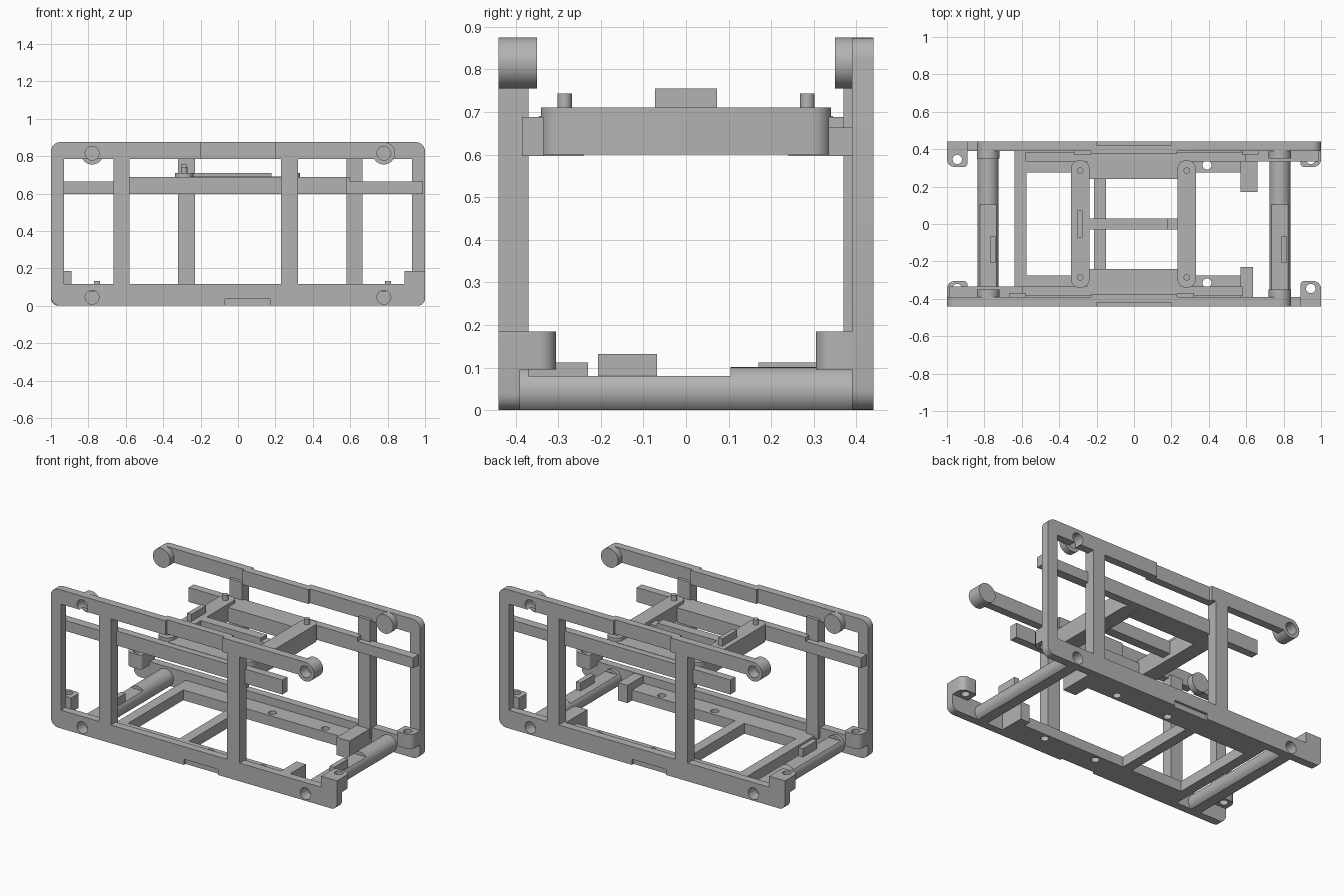
import bpy, bmesh, math
from mathutils import Matrix, Vector

if "Cube" in bpy.data.objects:
    bpy.data.objects.remove(bpy.data.objects["Cube"])

grey = bpy.data.materials.new("plain grey")
grey.use_nodes = True
grey.diffuse_color = (0.45, 0.45, 0.45, 1)
grey.node_tree.nodes["Principled BSDF"].inputs["Base Color"].default_value = grey.diffuse_color


def finish(name, bm):
    bmesh.ops.recalc_face_normals(bm, faces=bm.faces)
    mesh = bpy.data.meshes.new(name)
    bm.to_mesh(mesh)
    bm.free()
    mesh.materials.append(grey)
    obj = bpy.data.objects.new(name, mesh)
    bpy.context.collection.objects.link(obj)
    return obj


def box(name, x, y, z):
    bm = bmesh.new()
    bmesh.ops.create_cube(bm, size=1)
    for v in bm.verts:
        v.co = [r[0] + (c + 0.5) * (r[1] - r[0]) for c, r in zip(v.co, (x, y, z))]
    return finish(name, bm)


def rod(name, centre, radius, axis, span):
    """Cylinder along y or z; centre holds the two other coordinates."""
    bm = bmesh.new()
    bmesh.ops.create_cone(bm, cap_ends=True, segments=40, radius1=radius,
                          radius2=radius, depth=span[1] - span[0])
    mid = (span[0] + span[1]) / 2
    if axis == "y":
        bm.transform(Matrix.Rotation(math.pi / 2, 4, "X"))
        place = (centre[0], mid, centre[1])
    else:
        place = (centre[0], centre[1], mid)
    bm.transform(Matrix.Translation(place))
    return finish(name, bm)


def prism(name, corners, axis, span):
    """Extruded outline; each corner is (u, v, rounding radius)."""
    outline = []
    for i, (u, v, r) in enumerate(corners):
        p = Vector((u, v))
        if not r:
            outline.append(p)
            continue
        a = p + (Vector(corners[i - 1][:2]) - p).normalized() * r
        b = p + (Vector(corners[(i + 1) % len(corners)][:2]) - p).normalized() * r
        centre = a + b - p
        for k in range(7):
            t = k / 6 * math.pi / 2
            outline.append(centre + (a - centre) * math.cos(t) + (b - centre) * math.sin(t))
    bm = bmesh.new()
    put = (lambda p, w: (p.x, w, p.y)) if axis == "y" else (lambda p, w: (p.x, p.y, w))
    face = bm.faces.new([bm.verts.new(put(p, span[0])) for p in outline])
    grown = bmesh.ops.extrude_face_region(bm, geom=[face])["geom"]
    for v in grown:
        if isinstance(v, bmesh.types.BMVert):
            v.co["xyz".index(axis)] = span[1]
    return finish(name, bm)


def cut(obj, *cutters):
    bpy.context.view_layer.objects.active = obj
    for c in cutters:
        mod = obj.modifiers.new("cut", "BOOLEAN")
        mod.operation, mod.solver, mod.object = "DIFFERENCE", "EXACT", c
        bpy.ops.object.modifier_apply(modifier=mod.name)
        bpy.data.objects.remove(c)
    return obj


def turned(obj, name):
    """Copy turned half way round the vertical axis."""
    copy = obj.copy()
    copy.data = obj.data.copy()
    copy.name = name
    copy.data.transform(Matrix.Rotation(math.pi, 4, "Z"))
    bpy.context.collection.objects.link(copy)


HINGE, LOW, HIGH = 0.78, 0.045, 0.815
HOLE = 0.037
halves = []

# Side frame: outline open at one end, with windows, jog and notch
frame = prism("side_frame", [
    (-1, 0, 0.05), (1, 0, 0.04), (1, 0.185, 0), (0.89, 0.185, 0), (0.89, 0.115, 0),
    (0.32, 0.115, 0), (0.32, 0.785, 0), (HINGE, 0.785, 0), (HINGE, 0.875, 0),
    (-1, 0.875, 0.05)], "y", (-0.44, -0.39))
deep = (-0.6, 0)
cut(frame,
    box("window", (-0.93, -0.665), deep, (0.115, 0.785)),
    box("window", (-0.58, 0.23), deep, (0.115, 0.785)),
    box("jog", (-0.2, 0.2), (-0.5, -0.422), (0.78, 0.9)),
    box("notch", (-0.07, 0.17), (-0.5, -0.425), (-0.1, 0.035)),
    *[rod("hole", (x, z), HOLE, "y", deep) for x in (-HINGE, HINGE) for z in (LOW,)],
    rod("hole", (-HINGE, HIGH), HOLE, "y", deep),
    rod("hole", (HINGE, HIGH), 0.058, "y", deep))
halves.append(frame)
halves.append(box("top_bar_jog", (-0.23, 0.23), (-0.392, -0.375), (0.785, 0.875)))

# Deep inner posts
for x in ((-0.665, -0.58), (0.23, 0.32)):
    halves.append(box("inner_post", x, (-0.4, -0.37), (0.05, 0.8)))

# Round hinge bosses with blind holes
for x, start in ((-HINGE, -0.392), (HINGE, -0.44)):
    boss = rod("hinge_boss", (x, HIGH), 0.06, "y", (start, -0.35))
    halves.append(cut(boss, rod("hole", (x, HIGH), HOLE, "y", (-0.6, -0.375))))

# Corner tabs with a vertical screw hole
for s in (-1, 1):
    tab = prism("corner_tab", [(s, -0.395, 0), (s, -0.305, 0.04),
                               (s * 0.89, -0.305, 0.02), (s * 0.89, -0.395, 0)],
                "z", (0.095, 0.185))
    halves.append(cut(tab, rod("hole", (s * 0.945, -0.345), 0.025, "z", (0, 0.3))))

# Long rack rail: tall in the middle, lower towards the closed end
halves.append(box("rack_rail", (-0.6, 0.58), (-0.385, -0.335), (0.597, 0.688)))
halves.append(box("rack_rail_end", (-0.99, -0.59), (-0.392, -0.335), (0.597, 0.663)))

# Rack end bar
halves.append(box("rack_end_bar", (-0.25, 0.25), (-0.345, -0.24), (0.597, 0.69)))

for part in halves:
    base = part.name.split(".")[0]
    part.name = "front_" + base
    turned(part, "back_" + base)

# Rack legs with rounded ends, screws and centre bar
for x in (-0.288, 0.282):
    prism("rack_leg", [(x - 0.05, -0.34, 0.045), (x + 0.05, -0.34, 0.045),
                       (x + 0.05, 0.34, 0.045), (x - 0.05, 0.34, 0.045)],
          "z", (0.6, 0.71))
    for y in (-0.285, 0.285):
        rod("rack_screw", (x, y), 0.017, "z", (0.7, 0.743))
box("rack_centre_bar", (-0.25, 0.18), (-0.03, 0.03), (0.63, 0.71))
box("rack_centre_bar_end", (0.17, 0.24), (-0.03, 0.03), (0.63, 0.69))
box("rack_key", (-0.305, -0.275), (-0.073, 0.073), (0.7, 0.755))

# Base hinge tubes: flat underneath, lowered along part of the top, with a key
for s, key in ((-1, (-0.77, -0.738)), (1, (0.785, 0.817))):
    x = s * HINGE
    tube = rod("base_tube", (x, LOW), 0.056, "y", (-0.392, 0.392))
    cut(tube,
        box("under", (x - 0.2, x + 0.2), (-0.6, 0.6), (-0.2, 0)),
        box("flat", (x - 0.2, x + 0.2), (-0.37, 0.104), (0.08, 0.3)),
        rod("hole", (x, LOW), HOLE, "y", (-0.6, -0.37)),
        rod("hole", (x, LOW), HOLE, "y", (0.37, 0.6)))
    box("tube_key", key, (-0.207, -0.068), (0.06, 0.132))

# Base cross bars
box("base_cross_bar_outer", (-0.64, -0.575), (-0.395, 0.395), (0, 0.065))
box("base_cross_bar_inner", (-0.215, -0.15), (-0.3, 0.3), (0, 0.065))

# Base flanges with screw holes and end blocks
for s, side in ((-1, "front"), (1, "back")):
    y = sorted((s * 0.275, s * 0.395))
    flange = box(side + "_base_flange", (-0.6, 0.6), y, (0, 0.065))
    cut(flange, *[rod("hole", (hx, s * 0.315), 0.024, "z", (-0.1, 0.3))
                  for hx in (0.02, 0.39)])
box("front_end_block", (0.57, 0.635), (-0.395, -0.23), (0, 0.112))
box("back_end_block", (0.57, 0.66), (0.17, 0.395), (0, 0.112))

# Keep edges crisp and cylinders smooth
bpy.ops.object.select_all(action="DESELECT")
for o in bpy.context.scene.objects:
    if o.type == "MESH" and grey.name in o.data.materials:
        o.select_set(True)
        bpy.context.view_layer.objects.active = o
bpy.ops.object.shade_smooth_by_angle(angle=math.radians(35))
